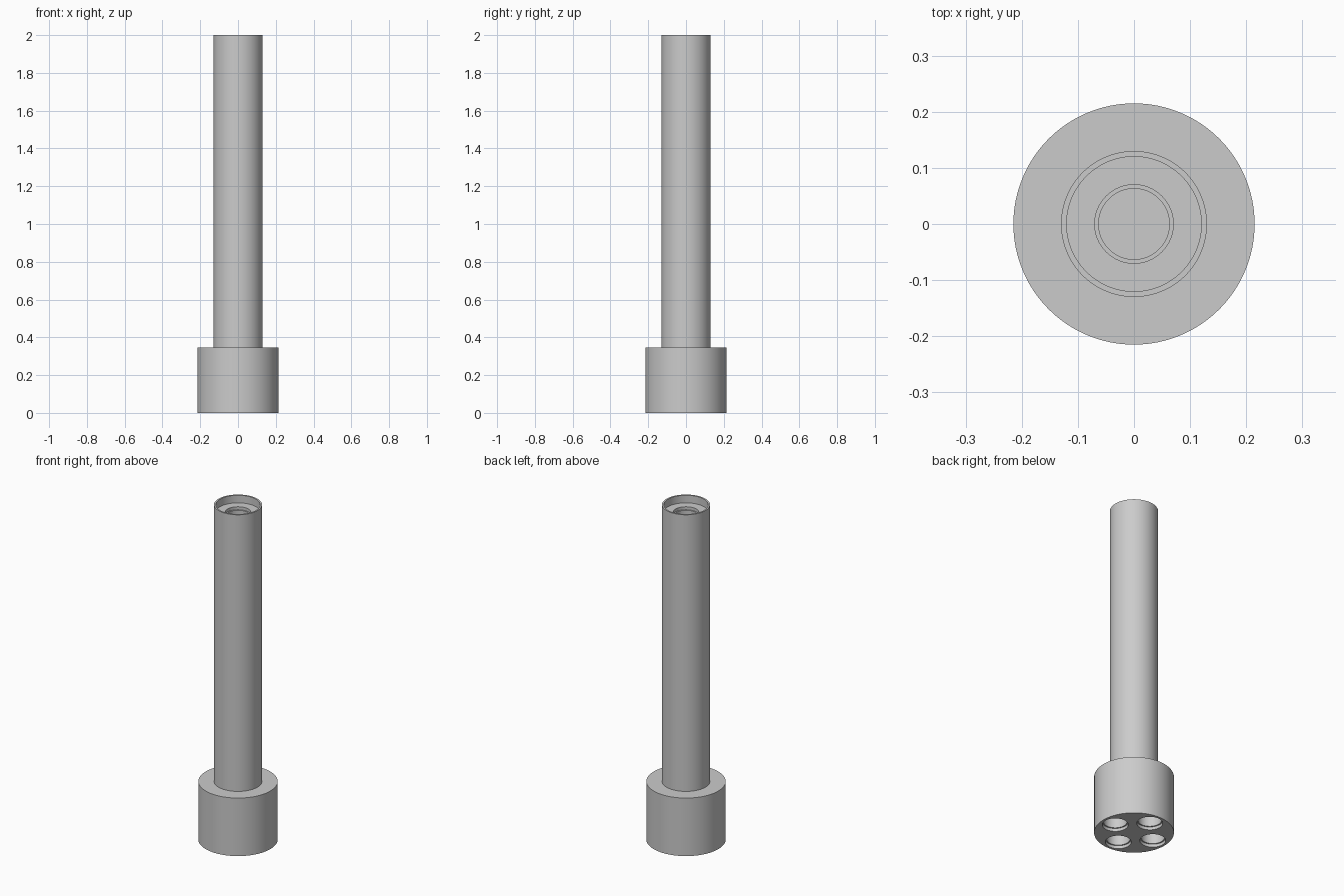
import bpy
import bmesh
import math

cube = bpy.data.objects.get("Cube")
if cube:
    bpy.data.objects.remove(cube, do_unlink=True)

SEGMENTS = 96
BASE_R, BASE_H = 0.215, 0.347
POST_R, TOP = 0.13, 2.0
POCKET_R, POCKET_DEPTH = 0.12, 0.045
# Stepped hole: wide mouth, narrower bore
MOUTH_R, MOUTH_DEPTH = 0.07, 0.018
BORE_R, BORE_DEPTH = 0.063, 0.2

grey = bpy.data.materials.new("plain_grey")
grey.use_nodes = True
grey.diffuse_color = (0.6, 0.6, 0.6, 1)
grey.node_tree.nodes["Principled BSDF"].inputs["Base Color"].default_value = (0.6, 0.6, 0.6, 1)


def lathe(name, profile, location=(0, 0, 0)):
    """Closed solid turned around z from (radius, height) points, ends on the axis."""
    bm = bmesh.new()
    verts = [bm.verts.new((r, 0, z)) for r, z in profile]
    edges = [bm.edges.new(pair) for pair in zip(verts, verts[1:])]
    bmesh.ops.spin(bm, geom=verts + edges, cent=(0, 0, 0), axis=(0, 0, 1),
                   angle=math.tau, steps=SEGMENTS, use_duplicate=False)
    bmesh.ops.remove_doubles(bm, verts=bm.verts, dist=1e-5)
    bmesh.ops.recalc_face_normals(bm, faces=bm.faces)
    mesh = bpy.data.meshes.new(name)
    bm.to_mesh(mesh)
    bm.free()
    obj = bpy.data.objects.new(name, mesh)
    obj.location = location
    mesh.materials.append(grey)
    bpy.context.collection.objects.link(obj)
    return obj


def activate(obj):
    bpy.ops.object.select_all(action='DESELECT')
    obj.select_set(True)
    bpy.context.view_layer.objects.active = obj


# Post with a shallow pocket and a stepped hole in its top
floor = TOP - POCKET_DEPTH
post = lathe("post", [
    (0, BASE_H - 0.02), (POST_R, BASE_H - 0.02), (POST_R, TOP), (POCKET_R, TOP),
    (POCKET_R, floor), (MOUTH_R, floor), (MOUTH_R, floor - MOUTH_DEPTH),
    (BORE_R, floor - MOUTH_DEPTH), (BORE_R, floor - BORE_DEPTH), (0, floor - BORE_DEPTH)])

# Round base
base = lathe("base", [(0, 0), (BASE_R, 0), (BASE_R, BASE_H), (0, BASE_H)])

# Four stepped holes in the underside
for i in range(4):
    angle = i * math.pi / 2
    cutter = lathe("hole_cutter", [
        (0, -0.05), (MOUTH_R, -0.05), (MOUTH_R, MOUTH_DEPTH), (BORE_R, MOUTH_DEPTH),
        (BORE_R, BORE_DEPTH), (0, BORE_DEPTH)],
        (0.132 * math.cos(angle), 0.132 * math.sin(angle), 0))
    cutter.hide_render = True
    cut = base.modifiers.new("hole", 'BOOLEAN')
    cut.operation = 'DIFFERENCE'
    cut.solver = 'EXACT'
    cut.object = cutter
    activate(base)
    bpy.ops.object.modifier_apply(modifier=cut.name)
    bpy.data.objects.remove(cutter, do_unlink=True)

for part in (post, base):
    activate(part)
    bpy.ops.object.shade_smooth_by_angle(angle=math.radians(30))
